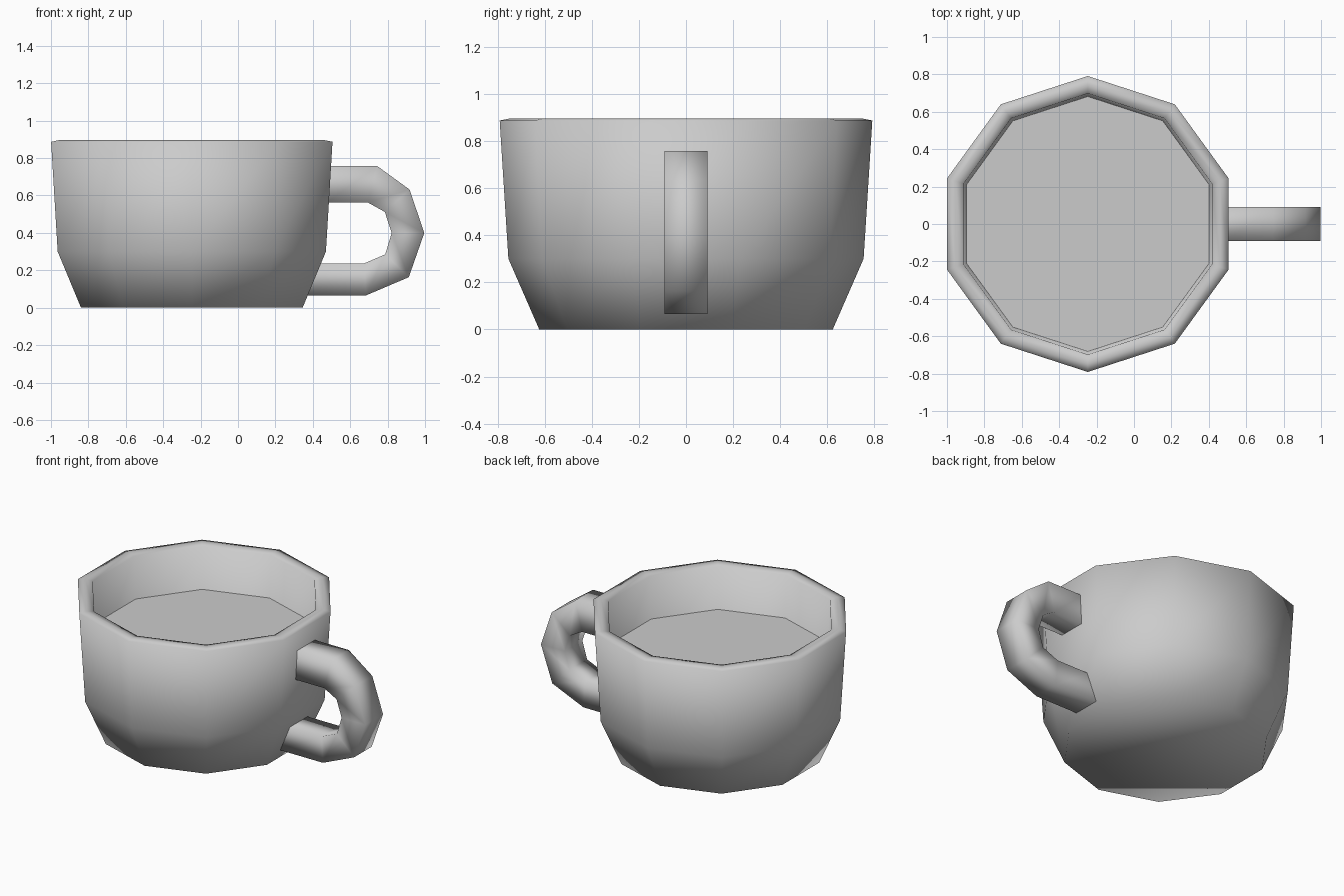
import bpy, bmesh, math

if "Cube" in bpy.data.objects:
    bpy.data.objects.remove(bpy.data.objects["Cube"])

SIDES = 10
CX = -0.247  # cup axis


def finish(bm, name, smooth=True):
    bmesh.ops.recalc_face_normals(bm, faces=bm.faces)
    for f in bm.faces:
        f.smooth = smooth
    me = bpy.data.meshes.new(name)
    bm.to_mesh(me)
    bm.free()
    ob = bpy.data.objects.new(name, me)
    bpy.context.collection.objects.link(ob)
    return ob


def ring(bm, r, z):
    # decagon with a corner pointing along +y
    step = 2 * math.pi / SIDES
    return [bm.verts.new((CX + r * math.cos(math.pi / 2 + i * step),
                          r * math.sin(math.pi / 2 + i * step), z))
            for i in range(SIDES)]


def bridge(bm, a, b):
    n = len(a)
    for i in range(n):
        j = (i + 1) % n
        bm.faces.new((a[i], a[j], b[j], b[i]))


# Cup: outer wall, rounded rim, inner wall and floor
profile = [(0.623, 0.0), (0.754, 0.30), (0.791, 0.887), (0.745, 0.896),
           (0.698, 0.887), (0.665, 0.33), (0.56, 0.09)]
bm = bmesh.new()
rings = [ring(bm, r, z) for r, z in profile]
for a, b in zip(rings, rings[1:]):
    bridge(bm, a, b)
bm.faces.new(rings[0])
bm.faces.new(rings[-1])
finish(bm, "cup")

# Drink surface
bm = bmesh.new()
face = bm.faces.new(ring(bm, 0.682, 0.61))
drink = finish(bm, "drink", smooth=False)

# Handle: square section swept through outer / inner side outlines
outer = [(0.485, 0.757), (0.745, 0.757), (0.917, 0.632), (0.996, 0.40),
         (0.913, 0.163), (0.685, 0.066), (0.362, 0.066)]
inner = [(0.475, 0.562), (0.695, 0.562), (0.785, 0.512), (0.822, 0.40),
         (0.787, 0.285), (0.675, 0.237), (0.433, 0.237)]
W = 0.092
bm = bmesh.new()
loops = []
for (ox, oz), (ix, iz) in zip(outer, inner):
    loops.append([bm.verts.new(p) for p in
                  ((ox, -W, oz), (ox, W, oz), (ix, W, iz), (ix, -W, iz))])
for a, b in zip(loops, loops[1:]):
    bridge(bm, a, b)
finish(bm, "handle")
